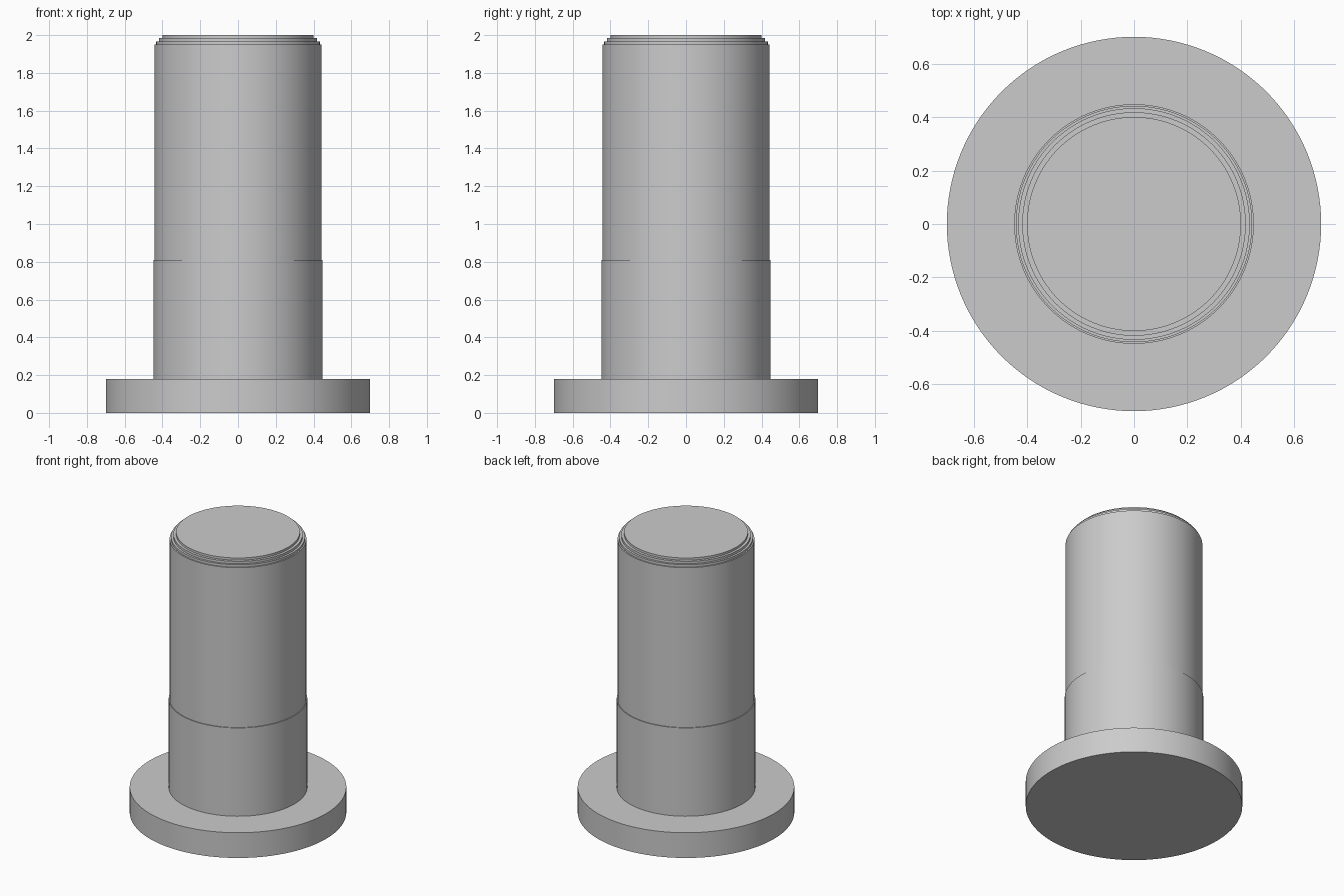
import bpy
import bmesh
import math

cube = bpy.data.objects.get("Cube")
if cube:
    bpy.data.objects.remove(cube, do_unlink=True)

SEGMENTS = 128

grey = bpy.data.materials.new("steel_grey")
grey.use_nodes = True
colour = (0.6, 0.6, 0.6, 1.0)
grey.diffuse_color = colour
grey.node_tree.nodes["Principled BSDF"].inputs["Base Color"].default_value = colour


def lathe(name, profile):
    """Spin a (radius, height) outline around z into a solid."""
    bm = bmesh.new()
    verts = [bm.verts.new((r, 0, z)) for r, z in profile]
    edges = [bm.edges.new(pair) for pair in zip(verts, verts[1:])]
    bmesh.ops.spin(bm, geom=verts + edges, cent=(0, 0, 0), axis=(0, 0, 1),
                   angle=math.tau, steps=SEGMENTS, use_merge=False)
    bmesh.ops.remove_doubles(bm, verts=bm.verts, dist=0.0001)
    bmesh.ops.recalc_face_normals(bm, faces=bm.faces)
    mesh = bpy.data.meshes.new(name)
    bm.to_mesh(mesh)
    bm.free()
    mesh.materials.append(grey)
    obj = bpy.data.objects.new(name, mesh)
    bpy.context.collection.objects.link(obj)
    bpy.ops.object.select_all(action="DESELECT")
    obj.select_set(True)
    bpy.context.view_layer.objects.active = obj
    bpy.ops.object.shade_smooth_by_angle(angle=math.radians(30))
    return obj


# Flange, plain shank, slightly narrower barrel and stepped tip in one outline
steps = [(0.70, 0.0, 0.18), (0.448, 0.18, 0.81), (0.442, 0.81, 1.95),
         (0.433, 1.95, 1.967), (0.418, 1.967, 1.984), (0.40, 1.984, 2.0)]
outline = [(0, 0)]
for radius, bottom, top in steps:
    outline += [(radius, bottom), (radius, top)]
outline.append((0, 2.0))
lathe("flanged_pin", outline)
